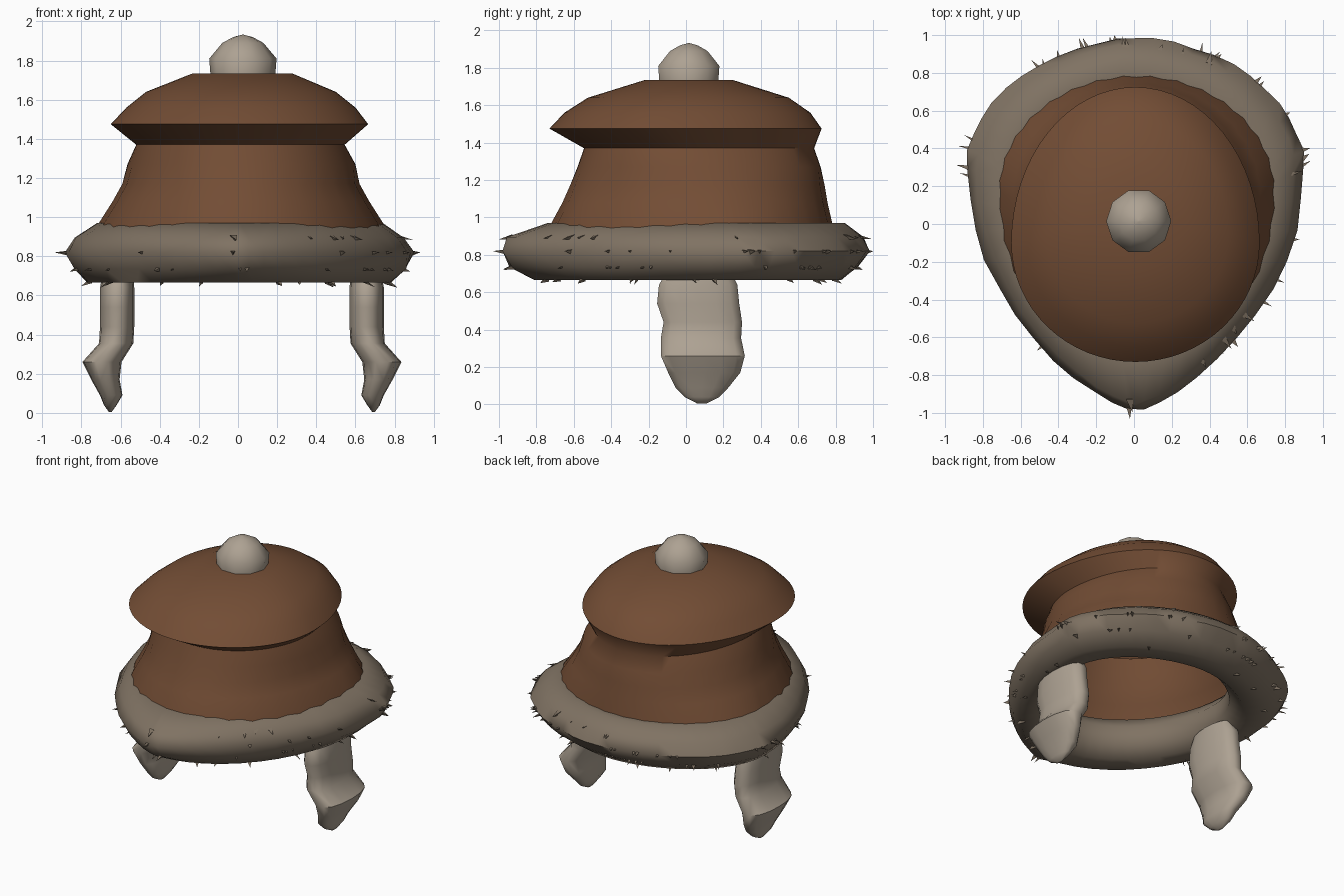
import bpy, bmesh, math, random
from mathutils import Vector

random.seed(7)
cube = bpy.data.objects.get("Cube")
if cube:
    bpy.data.objects.remove(cube, do_unlink=True)


def material(name, rgb):
    m = bpy.data.materials.new(name)
    m.use_nodes = True
    m.diffuse_color = (*rgb, 1)
    bsdf = m.node_tree.nodes["Principled BSDF"]
    bsdf.inputs["Base Color"].default_value = (*rgb, 1)
    bsdf.inputs["Roughness"].default_value = 0.9
    return m


BROWN = material("brown leather", (0.17, 0.074, 0.035))
FUR = material("brim fur", (0.215, 0.17, 0.125))
PALE = material("pale fur", (0.42, 0.36, 0.29))


def signed_pow(v, p):
    return math.copysign(abs(v) ** p, v)


def egg(x0, x1, y0, y1, z, wide, count, front=1.0, back=1.0):
    """Egg outline, widest at y = wide; higher exponents make an end more pointed."""
    pts = []
    for i in range(count):
        a = 2 * math.pi * i / count
        s, c = math.sin(a), math.cos(a)
        x = (x0 + x1) / 2 + (x1 - x0) / 2 * signed_pow(c, back if s > 0 else front)
        y = wide + s * ((y1 - wide) if s > 0 else (wide - y0))
        pts.append(Vector((x, y, z)))
    return pts


def finish(bm, name, mat, angle):
    bmesh.ops.recalc_face_normals(bm, faces=bm.faces)
    me = bpy.data.meshes.new(name)
    bm.to_mesh(me)
    bm.free()
    me.materials.append(mat)
    ob = bpy.data.objects.new(name, me)
    bpy.context.collection.objects.link(ob)
    bpy.ops.object.select_all(action="DESELECT")
    ob.select_set(True)
    bpy.context.view_layer.objects.active = ob
    if angle:
        bpy.ops.object.shade_smooth_by_angle(angle=math.radians(angle))
    return ob


def loft(name, rings, mat, angle=50, closed=False, caps=(False, False)):
    bm = bmesh.new()
    loops = [[bm.verts.new(p) for p in r] for r in rings]
    n = len(loops[0])
    pairs = list(zip(loops, loops[1:]))
    if closed:
        pairs.append((loops[-1], loops[0]))
    for a, b in pairs:
        for i in range(n):
            j = (i + 1) % n
            bm.faces.new((a[i], a[j], b[j], b[i]))
    for use, loop in zip(caps, (loops[0], loops[-1])):
        if use:
            bm.faces.new(loop)
    return finish(bm, name, mat, angle)


# Crown: ribbed skirt, pinched waist, overhanging dome
crown_rows = [
    (-.74, .76, -.74, .79, .90, .18),
    (-.71, .74, -.72, .78, .97, .17),
    (-.64, .67, -.66, .755, 1.08, .13),
    (-.59, .62, -.62, .74, 1.17, .10),
    (-.565, .60, -.58, .72, 1.27, .06),
    (-.52, .545, -.545, .685, 1.37, .0),
    (-.65, .665, -.73, .725, 1.475, -.1),
    (-.57, .60, -.65, .665, 1.56, -.08),
    (-.47, .50, -.525, .55, 1.64, -.05),
    (-.23, .275, -.22, .25, 1.735, .0),
]
crown_rings = []
for k, row in enumerate(crown_rows):
    ring = egg(*row, 64)
    if k < 4:
        for i, p in enumerate(ring):
            rib = 0.006 if i % 2 else -0.006
            p.x *= 1 + rib
            p.y *= 1 + rib
    crown_rings.append(ring)
loft("crown", crown_rings, BROWN, 50, caps=(False, True))

# Fur brim: a thick closed ring with a slightly lumpy surface
brim_rows = [
    (-.62, .64, -.64, .70, .95, .15),
    (-.72, .74, -.74, .85, .97, .22),
    (-.83, .85, -.95, .95, .895, .28),
    (-.885, .90, -.985, .985, .82, .30),
    (-.84, .86, -.94, .92, .735, .28),
    (-.77, .78, -.81, .83, .665, .22),
    (-.64, .66, -.66, .70, .665, .18),
    (-.56, .58, -.58, .62, .75, .15),
    (-.55, .57, -.57, .61, .86, .15),
]
brim_rings = []
for k, row in enumerate(brim_rows):
    point = 1.45 if 2 <= k <= 4 else 1.15
    ring = egg(*row, 48, front=point, back=1.1)
    if 2 <= k <= 4:
        for p in ring:
            p.x *= 1 + random.uniform(-.012, .012)
            p.y *= 1 + random.uniform(-.008, .008)
    brim_rings.append(ring)
loft("fur_brim", brim_rings, FUR, 60, closed=True)

# Small tufts poking out of the brim
bm = bmesh.new()
for _ in range(80):
    k = random.choice((2, 3, 3, 4, 4, 5))
    i = random.randrange(48)
    base = brim_rings[k][i].lerp(brim_rings[k][(i + 1) % 48], random.random())
    out = Vector((base.x, base.y, 0)).normalized()
    out.z = (0.82 - base.z) * -3 * -1 if k == 2 else (base.z - 0.82) * 4
    out.normalize()
    side = out.cross(Vector((0, 0, 1))).normalized()
    up = side.cross(out)
    length = random.uniform(.02, .055)
    width = random.uniform(.010, .022)
    tip = bm.verts.new(base + out * length + side * random.uniform(-.02, .02))
    feet = []
    for a in (0.5, 2.6, 4.7):
        foot = side * math.cos(a) + up * math.sin(a)
        feet.append(bm.verts.new(base - out * .02 + foot * width))
    for a, b in zip(feet, feet[1:] + feet[:1]):
        bm.faces.new((a, b, tip))
    bm.faces.new(feet)
finish(bm, "fur_tufts", FUR, 0)

# Ear flaps: inner edge, outer edge, front, back, height (for the left side)
flap_rows = [
    (.575, .73, -.10, .24, .72),
    (.57, .745, -.15, .28, .64),
    (.57, .745, -.16, .29, .54),
    (.57, .745, -.125, .305, .44),
    (.575, .75, -.14, .30, .355),
    (.635, .835, -.14, .32, .26),
    (.645, .79, -.10, .295, .17),
    (.63, .745, -.06, .23, .09),
    (.66, .725, -.01, .18, .04),
    (.685, .70, .06, .11, .005),
]
for name, sign, shift in (("left_ear_flap", 1, 0), ("right_ear_flap", -1, .04)):
    rings = []
    for x0, x1, y0, y1, z in flap_rows:
        ring = egg(x0, x1, y0, y1, z, (y0 + y1) / 2, 14, .75, .75)
        for p in ring:
            p.x = sign * (p.x - shift)
        rings.append(ring)
    loft(name, rings, PALE, 60, caps=(True, True))

# Pompom on top
pompom = [egg(.025 - r, .025 + r, .015 - r, .015 + r, z, .015, 10)
          for r, z in ((.165, 1.72), (.172, 1.81), (.105, 1.89), (.05, 1.92), (.004, 1.932))]
loft("pompom", pompom, PALE, 50, caps=(True, True))
